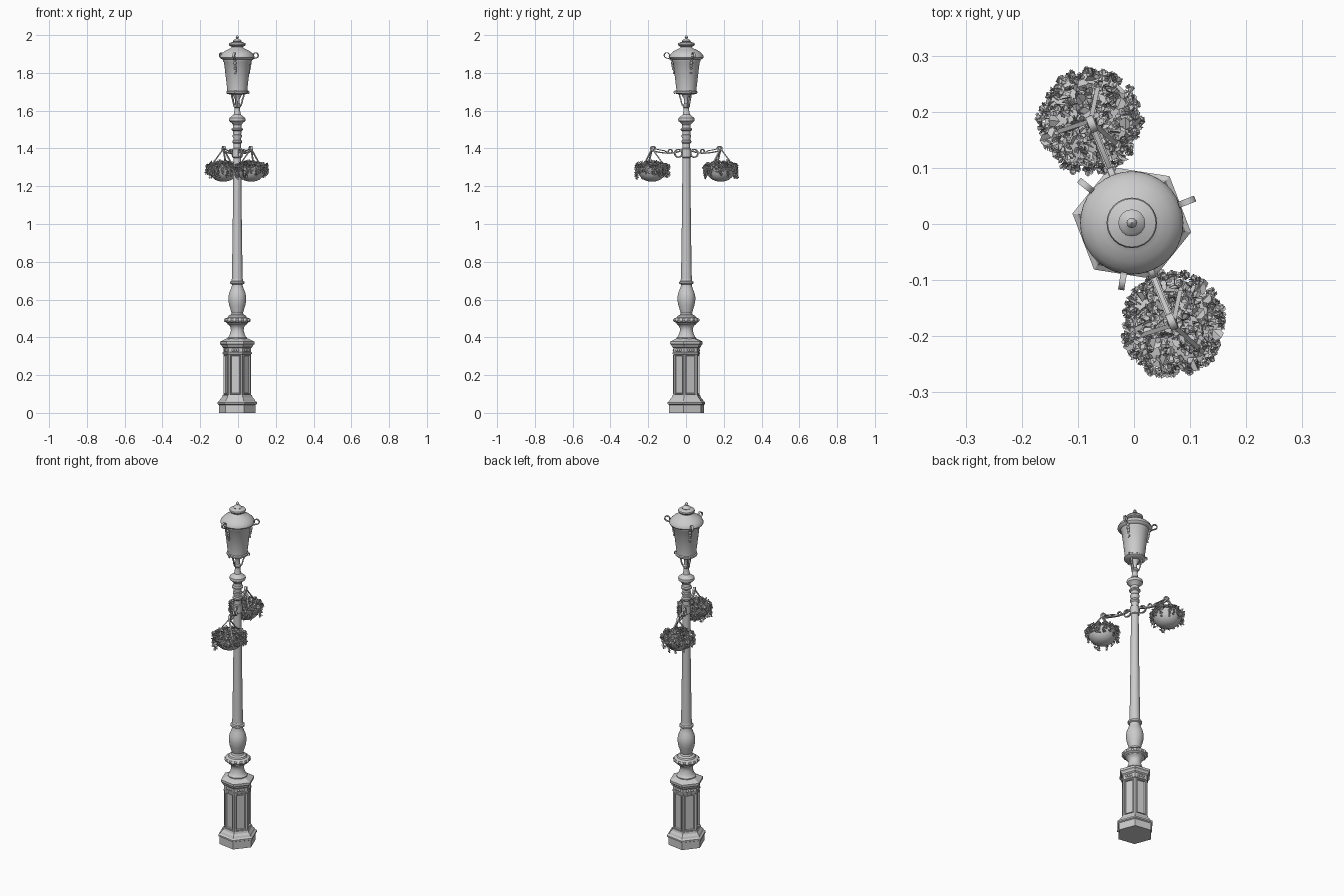
import bpy, bmesh, math, random
from mathutils import Vector, Matrix

if "Cube" in bpy.data.objects:
    bpy.data.objects.remove(bpy.data.objects["Cube"])

random.seed(4)
CX, CY = -0.004, 0.002              # pole axis
HEX = math.radians(-9)              # turn of the hexagonal pedestal
ARM = math.radians(112)             # direction of the first basket arm
HOOKS = [math.radians(21 + 120 * k) for k in range(3)]


def at(r, a, z, c=(CX, CY)):
    return Vector((c[0] + r * math.cos(a), c[1] + r * math.sin(a), z))


def finish(name, bm, angle=35, fix=True):
    if fix:
        bmesh.ops.recalc_face_normals(bm, faces=bm.faces)
    me = bpy.data.meshes.new(name)
    bm.to_mesh(me)
    bm.free()
    ob = bpy.data.objects.new(name, me)
    bpy.context.collection.objects.link(ob)
    if angle:
        bpy.ops.object.select_all(action='DESELECT')
        ob.select_set(True)
        bpy.context.view_layer.objects.active = ob
        bpy.ops.object.shade_smooth_by_angle(angle=math.radians(angle))
    return ob


def lathe_bm(profile, segs, rot=0.0, c=(CX, CY)):
    bm = bmesh.new()
    rings = [[bm.verts.new(at(r, rot + math.tau * i / segs, z, c)) for i in range(segs)]
             for r, z in profile]
    for lo, hi in zip(rings, rings[1:]):
        for i in range(segs):
            j = (i + 1) % segs
            bm.faces.new((lo[i], lo[j], hi[j], hi[i]))
    bm.faces.new(rings[0][::-1])
    bm.faces.new(rings[-1])
    return bm


def lathe(name, profile, segs=32, angle=35, **kw):
    return finish(name, lathe_bm(profile, segs, **kw), angle)


def strap(bm, path, a, width, thick, c=(CX, CY)):
    """Flat bar following a (radius, z) path in the vertical plane at angle a."""
    side = Vector((-math.sin(a), math.cos(a), 0)) * width / 2
    rings = []
    for i, (r, z) in enumerate(path):
        p, q = path[max(i - 1, 0)], path[min(i + 1, len(path) - 1)]
        n = Vector((-(q[1] - p[1]), q[0] - p[0])).normalized() * thick / 2
        o, u = at(r + n.x, a, z + n.y, c), at(r - n.x, a, z - n.y, c)
        rings.append([bm.verts.new(v) for v in (o + side, o - side, u - side, u + side)])
    for s, t in zip(rings, rings[1:]):
        for i in range(4):
            j = (i + 1) % 4
            bm.faces.new((s[i], s[j], t[j], t[i]))
    bm.faces.new(rings[0])
    bm.faces.new(rings[-1])


def arc(r, z, rad, start, end, n=14):
    return [(r + rad * math.cos(math.radians(start + (end - start) * i / n)),
             z + rad * math.sin(math.radians(start + (end - start) * i / n))) for i in range(n + 1)]


def ball(bm, p, rad, stretch=1.0):
    bmesh.ops.create_uvsphere(bm, u_segments=10, v_segments=6, radius=rad,
                              matrix=Matrix.Translation(p) @ Matrix.Diagonal((1, 1, stretch, 1)))


# Hexagonal pedestal: plinth, panelled body, cornice
lathe("plinth", [(.099, 0), (.099, .043), (.107, .047), (.107, .056), (.097, .062),
                 (.092, .072), (.082, .082), (.078, .094), (.07, .094)], 6, 0, rot=HEX)
bm = lathe_bm([(.073, .09), (.073, .315)], 6, HEX)
sides = [f for f in bm.faces if abs(f.normal.z) < .5]
bmesh.ops.recalc_face_normals(bm, faces=bm.faces)
bmesh.ops.inset_individual(bm, faces=sides, thickness=.012)
bmesh.ops.inset_individual(bm, faces=sides, thickness=.002, depth=.004)
bmesh.ops.inset_individual(bm, faces=sides, thickness=.003)
bmesh.ops.inset_individual(bm, faces=sides, thickness=.003, depth=-.008)
finish("panelled_body", bm, 0)
lathe("pedestal_cornice", [(.073, .31), (.078, .313), (.078, .319), (.074, .322), (.074, .343),
                           (.082, .349), (.084, .357), (.092, .364), (.092, .377), (.08, .383),
                           (.062, .392), (.05, .394)], 6, 0, rot=HEX)
bm = bmesh.new()
for k in range(6):
    a = HEX + math.radians(30 + 60 * k)
    for off in (-.2, 0, .2):
        ball(bm, at(.0645 / math.cos(off), a + off, .332), .007)
finish("frieze_rosettes", bm)

# Turned column from pedestal to lantern neck
lathe("lower_column", [(.052, .385), (.052, .398), (.046, .403), (.04, .415), (.034, .435), (.035, .45),
                       (.042, .463), (.052, .47), (.054, .476), (.064, .482), (.067, .491), (.064, .5),
                       (.05, .506), (.046, .514), (.034, .52), (.03, .53), (.034, .54), (.036, .55),
                       (.043, .57), (.047, .595), (.047, .615), (.043, .635), (.035, .655), (.029, .672),
                       (.029, .68), (.038, .685), (.038, .694), (.031, .698), (.029, .71)])
lathe("shaft", [(.029, .70), (.027, .80), (.0235, 1.05), (.021, 1.30), (.02, 1.44)])
lathe("upper_column", [(.02, 1.425), (.026, 1.432), (.026, 1.44), (.021, 1.446), (.021, 1.455), (.025, 1.462),
                       (.025, 1.47), (.021, 1.475), (.022, 1.492), (.03, 1.497), (.03, 1.504), (.023, 1.509),
                       (.022, 1.525), (.03, 1.535), (.042, 1.545), (.044, 1.553), (.042, 1.561),
                       (.03, 1.57), (.019, 1.58), (.015, 1.6), (.014, 1.615), (.019, 1.62), (.019, 1.63),
                       (.013, 1.637), (.012, 1.66), (.02, 1.675), (.028, 1.69)])
bm = bmesh.new()
for k in range(14):
    ball(bm, at(.061, math.tau * k / 14, .491), .011, .9)
finish("collar_beads", bm)

# Lantern: tapered body, dome roof and finial
lathe("lantern_body", [(.03, 1.685), (.052, 1.688), (.058, 1.693), (.058, 1.701), (.053, 1.705), (.053, 1.712),
                       (.07, 1.855), (.074, 1.86), (.076, 1.872), (.07, 1.88)])
lathe("lantern_roof", [(.07, 1.868), (.088, 1.876), (.092, 1.882), (.091, 1.888), (.084, 1.9), (.07, 1.913),
                       (.052, 1.923), (.036, 1.93), (.03, 1.936), (.03, 1.943)], 36)
lathe("roof_vent_cap", [(.03, 1.938), (.042, 1.944), (.045, 1.951), (.043, 1.957), (.028, 1.963),
                        (.017, 1.966), (.012, 1.97)], 24)
lathe("finial", [(.02, 1.962), (.024, 1.968), (.018, 1.975), (.008, 1.979), (.005, 1.983),
                 (.009, 1.988), (.007, 1.994), (.001, 2.0)], 16)

# Three brackets below and three curled hooks with drops on the lantern
brackets, hooks, drops = bmesh.new(), bmesh.new(), bmesh.new()
for a in HOOKS:
    strap(brackets, [(.014, 1.622), (.022, 1.63), (.027, 1.645), (.03, 1.66), (.036, 1.675), (.038, 1.692)],
          a, .008, .006)
    strap(brackets, arc(.058, 1.697, .008, 200, -60), a, .008, .004)
    strap(hooks, [(.066, 1.80), (.074, 1.855), (.08, 1.868), (.09, 1.874)] + arc(.105, 1.893, .014, -80, 210),
          a, .011, .004)
    for z, s in ((1.872, .009), (1.852, .008), (1.836, .007), (1.822, .006), (1.80, .005)):
        ball(drops, at(.0535 + (z - 1.712) * .12 + .004, a, z), s, 1.3)
finish("lantern_brackets", brackets)
finish("roof_hooks", hooks)
finish("lantern_drops", drops)


def leaf(bm, p, size, direction):
    """Small folded rounded leaf or petal growing from p."""
    d = direction.normalized()
    s = d.orthogonal().normalized()
    s = Matrix.Rotation(random.uniform(0, math.tau), 3, d) @ s
    n = d.cross(s) * size * .2
    b, t = bm.verts.new(p), bm.verts.new(p + d * size)
    for w in (1, -1):
        m = [bm.verts.new(p + d * size * k + s * w * size * .42 + n) for k in (.35, .75)]
        bm.faces.new((b, m[0], m[1], t) if w > 0 else (t, m[1], m[0], b))


def cluster(bm, p, size, count):
    for _ in range(count):
        leaf(bm, p, size, Vector([random.gauss(0, 1) for _ in range(3)]) + Vector((0, 0, .2)))


def flowers(name, c):
    bm = bmesh.new()
    for i in range(150):                                   # planted crown
        r = .078 * math.sqrt((i + .5) / 150)
        p = at(r, i * 2.39996, 1.322 - 3.0 * r * r + random.uniform(-.012, .01), c)
        if i % 3:
            cluster(bm, p, random.uniform(.011, .016), 5)
        else:
            leaf(bm, p, .024, Vector((random.gauss(0, 1), random.gauss(0, 1), .3)))
    for i in range(34):                                    # trailing stems
        a = math.tau * i / 34 + random.uniform(-.07, .07)
        reach, drop = random.uniform(.080, .09), random.uniform(.02, .065)
        path = [(.068, 1.305), (reach - .006, 1.31), (reach, 1.30), (reach + .001, 1.30 - drop)]
        strap(bm, path, a, .002, .002, c)
        n = 2 + int(drop / .011)
        for k in range(n):
            p = at(reach + random.uniform(-.004, .003), a + random.uniform(-.05, .05),
                   1.308 - drop * k / (n - 1), c)
            cluster(bm, p, random.uniform(.008, .012), 5)
    finish(name, bm, 0, False)


# Two scrolled arms, each with a hanging flower bowl
for side, a in (("back", ARM), ("front", ARM + math.pi)):
    bm = bmesh.new()
    strap(bm, [(.015, 1.392), (.06, 1.378), (.10, 1.374), (.15, 1.379), (.18, 1.385)]
          + arc(.19, 1.399, .012, -80, 200), a, .013, .006)
    strap(bm, arc(.045, 1.374, .021, 0, 360, 20), a, .01, .006)
    strap(bm, arc(.092, 1.384, .011, 0, 360), a, .01, .005)
    strap(bm, [(.105, 1.377), (.125, 1.388), (.15, 1.392), (.18, 1.398)], a, .008, .004)
    ball(bm, at(.19, a, 1.399), .009)
    finish(side + "_arm", bm)
    hub = at(.196, a, 0)
    c = (hub.x, hub.y)
    bm = bmesh.new()
    for k in range(3):
        strap(bm, [(.002, 1.398), (.01, 1.385), (.04, 1.345), (.066, 1.31), (.078, 1.295)],
              math.radians(78 + 120 * k), .008, .005, c)
    ball(bm, Vector((c[0], c[1], 1.392)), .009)
    finish(side + "_hanger", bm)
    lathe(side + "_flower_bowl", [(.004, 1.224), (.025, 1.227), (.045, 1.235), (.062, 1.25), (.073, 1.268),
                                  (.078, 1.285), (.081, 1.29), (.081, 1.297), (.074, 1.299), (.05, 1.305),
                                  (.004, 1.31)], 28, c=c)
    flowers(side + "_flowers", c)

# Collar that carries the arms
lathe("arm_collar", [(.021, 1.35), (.025, 1.354), (.025, 1.398), (.021, 1.402)])
